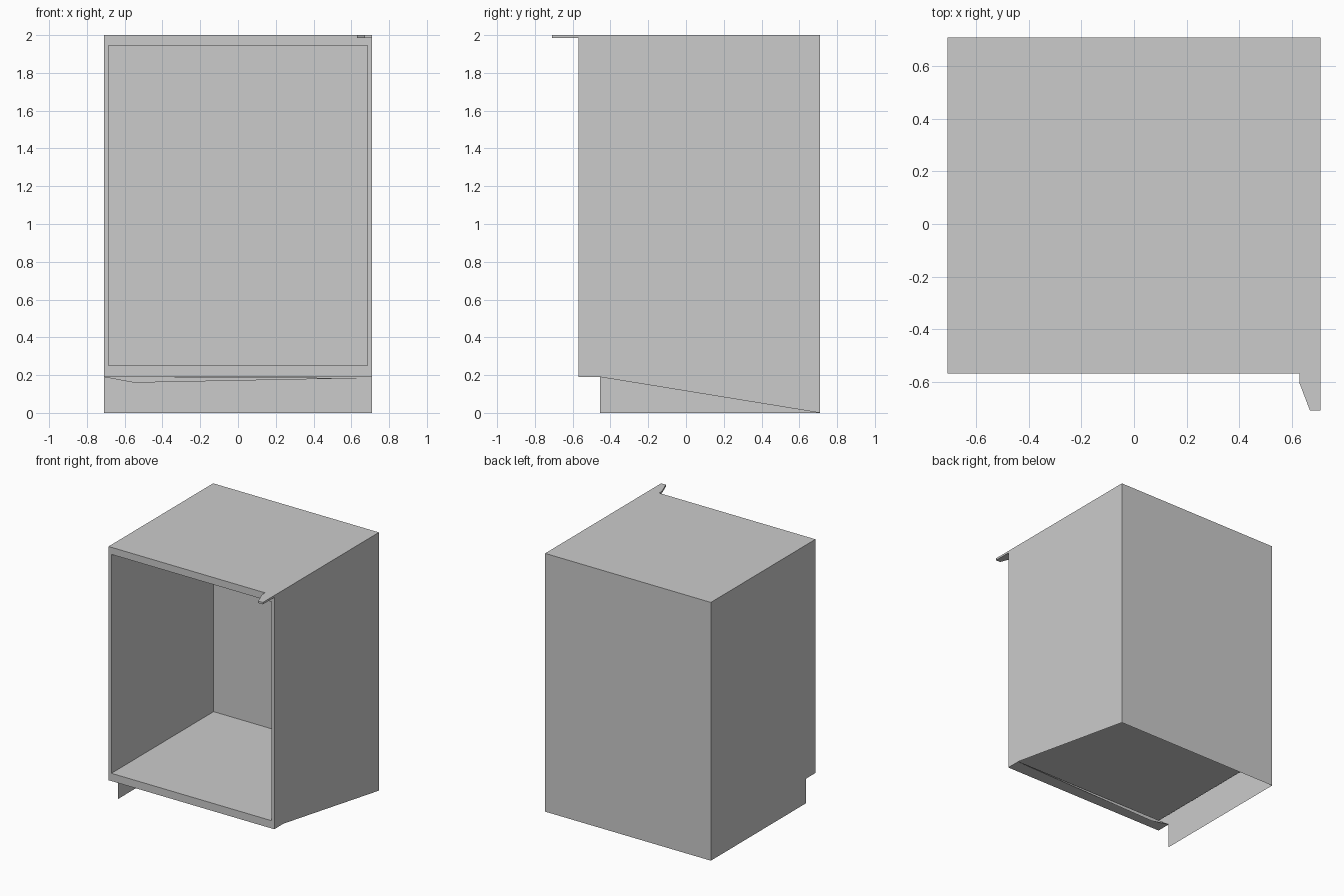
import bpy
import bmesh
from mathutils import Vector

if "Cube" in bpy.data.objects:
    bpy.data.objects.remove(bpy.data.objects["Cube"], do_unlink=True)

grey = bpy.data.materials.new("plain_grey")
grey.use_nodes = True
colour = (0.6, 0.6, 0.6, 1.0)
grey.diffuse_color = colour
grey.node_tree.nodes["Principled BSDF"].inputs["Base Color"].default_value = colour

# Main dimensions
W, FRONT, BACK, TOP = 0.71, -0.57, 0.71, 2.0
KICK_Y, KICK_Z = -0.455, 0.19
IN_W, IN_BACK, IN_LOW, IN_TOP = 0.685, 0.68, 0.25, 1.945


def sheets(name, faces):
    """Flat faces, each given as (corner points, direction it faces)."""
    bm = bmesh.new()
    for points, facing in faces:
        face = bm.faces.new([bm.verts.new(p) for p in points])
        face.normal_update()
        if face.normal.dot(Vector(facing)) < 0:
            face.normal_flip()
    bmesh.ops.remove_doubles(bm, verts=bm.verts, dist=0.0001)
    mesh = bpy.data.meshes.new(name)
    bm.to_mesh(mesh)
    bm.free()
    mesh.materials.append(grey)
    obj = bpy.data.objects.new(name, mesh)
    bpy.context.collection.objects.link(obj)
    return obj


def rect(w, low, high, y):
    return [(-w, y, low), (w, y, low), (w, y, high), (-w, y, high)]


def side(x, profile):
    return [(x, y, z) for y, z in profile]


# Outer side panels: one has the full toe notch, the other is cut at a slant
upper = [(BACK, 0), (BACK, TOP), (FRONT, TOP), (FRONT, KICK_Z), (KICK_Y, KICK_Z)]
sheets("right_side_panel", [(side(-W, upper + [(KICK_Y, 0)]), (-1, 0, 0))])
sheets("left_side_panel", [(side(W, upper), (1, 0, 0))])

# Back, top and the strip under the front edge
sheets("back_panel", [(rect(W, 0, TOP, BACK), (0, 1, 0))])


def level(z, y0, y1):
    return [(-W, y0, z), (W, y0, z), (W, y1, z), (-W, y1, z)]


sheets("top_panel", [(level(TOP, FRONT, BACK), (0, 0, 1))])
sheets("front_bottom_strip", [(level(KICK_Z, FRONT, KICK_Y), (0, 0, -1))])

# Front frame around the opening, and the inner compartment
outer = rect(W, KICK_Z, TOP, FRONT)
mouth = rect(IN_W, IN_LOW, IN_TOP, FRONT)
rear = rect(IN_W, IN_LOW, IN_TOP, IN_BACK)
inward = [(0, 0, 1), (-1, 0, 0), (0, 0, -1), (1, 0, 0)]
frame, liner = [], [(rear, (0, -1, 0))]
for i in range(4):
    j = (i + 1) % 4
    frame.append(([outer[i], outer[j], mouth[j], mouth[i]], (0, -1, 0)))
    liner.append(([mouth[i], mouth[j], rear[j], rear[i]], inward[i]))
sheets("front_frame", frame)
sheets("inner_compartment", liner)

# Thin sliver hanging at the toe recess
sheets("toe_sliver", [([(-W, KICK_Y, KICK_Z), (-0.55, KICK_Y, 0.16),
                        (W, KICK_Y, 0.185)], (0, -1, 0))])

# Small hinge tab at the top corner
tab = [(0.63, FRONT), (0.63, -0.605), (0.67, -0.71), (W, -0.71), (W, FRONT)]
hinge = sheets("hinge_tab", [([(x, y, TOP) for x, y in tab], (0, 0, 1))])
thick = hinge.modifiers.new("thickness", "SOLIDIFY")
thick.thickness = 0.015
thick.offset = -1
